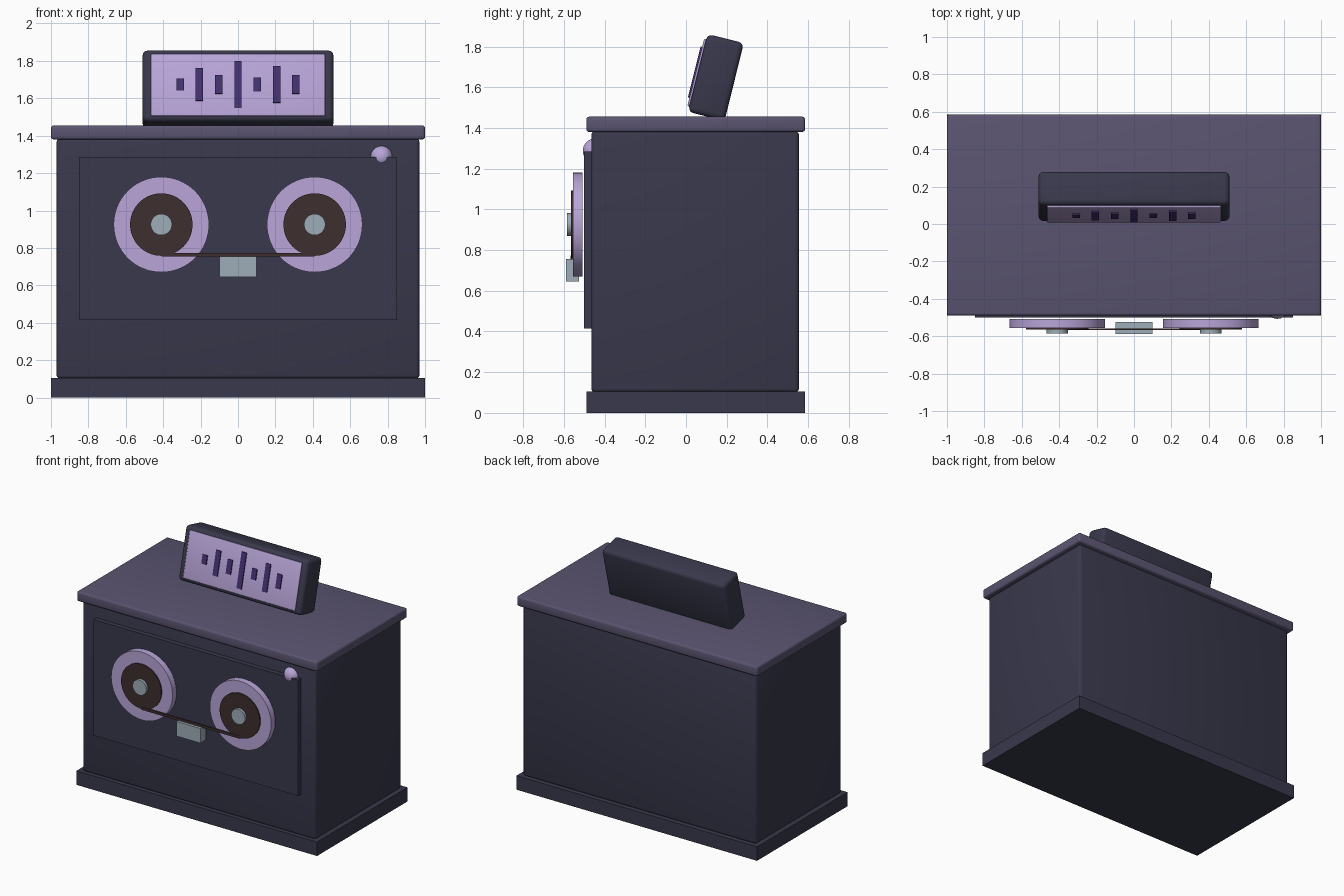
import bpy, math
from mathutils import Matrix, Vector

if "Cube" in bpy.data.objects:
    bpy.data.objects.remove(bpy.data.objects["Cube"])


def srgb(h):
    c = [int(h[i:i + 2], 16) / 255 for i in (0, 2, 4)]
    return [v / 12.92 if v < 0.04045 else ((v + 0.055) / 1.055) ** 2.4 for v in c] + [1]


def material(name, h):
    m = bpy.data.materials.new(name)
    m.diffuse_color = srgb(h)
    m.use_nodes = True
    m.node_tree.nodes["Principled BSDF"].inputs["Base Color"].default_value = m.diffuse_color
    return m


CHARCOAL = material("charcoal", "38384C")
SLATE = material("slate purple", "5A5470")
LILAC = material("lilac", "B8A5D8")
BROWN = material("tape brown", "3F2E2E")
STEEL = material("steel", "9FADB8")
VIOLET = material("deep violet", "42306E")


def finish(name, mat, bevel=0.0, segments=3):
    o = bpy.context.object
    o.name = name
    o.data.materials.append(mat)
    if bevel:
        b = o.modifiers.new("bevel", "BEVEL")
        b.width, b.segments = bevel, segments
        bpy.ops.object.modifier_apply(modifier="bevel")
        bpy.ops.object.shade_smooth_by_angle(angle=math.radians(35))
    return o


def box(name, mat, lo, hi, bevel=0.0, matrix=None):
    lo, hi = Vector(lo), Vector(hi)
    bpy.ops.mesh.primitive_cube_add(size=1)
    o = bpy.context.object
    size = hi - lo
    o.data.transform(Matrix.Translation((lo + hi) / 2) @ Matrix.Diagonal((*size, 1)))
    finish(name, mat, bevel)
    if matrix:
        o.matrix_world = matrix
    return o


def disc(name, mat, x, z, r, y0, y1, bevel=0.0):
    bpy.ops.mesh.primitive_cylinder_add(vertices=64, radius=r, depth=y1 - y0,
                                        location=(x, (y0 + y1) / 2, z),
                                        rotation=(math.pi / 2, 0, 0))
    o = finish(name, mat, bevel, 2)
    bpy.ops.object.shade_smooth_by_angle(angle=math.radians(35))
    return o


# Cabinet
box("plinth", CHARCOAL, (-1, -0.49, 0), (1, 0.585, 0.105))
box("cabinet", CHARCOAL, (-0.97, -0.465, 0.1), (0.97, 0.555, 1.385), 0.02)
box("top_slab", SLATE, (-1, -0.49, 1.38), (1, 0.585, 1.455), 0.014)
box("front_panel", CHARCOAL, (-0.85, -0.5, 0.415), (0.85, -0.46, 1.285))

# Tape reels, hubs, tape and head
for side, s in (("left", -1), ("right", 1)):
    x = 0.41 * s
    disc(side + "_reel", LILAC, x, 0.925, 0.255, -0.556, -0.508)
    disc(side + "_tape_pack", BROWN, x, 0.925, 0.167, -0.565, -0.55)
    disc(side + "_hub", STEEL, x, 0.925, 0.057, -0.585, -0.55)
box("tape_strip", BROWN, (-0.41, -0.568, 0.753), (0.41, -0.558, 0.773))
box("tape_head", STEEL, (-0.1, -0.589, 0.645), (0.1, -0.525, 0.755))

# Indicator lamp
bpy.ops.mesh.primitive_uv_sphere_add(segments=32, ring_count=16, radius=0.061,
                                     location=(0.767, -0.446, 1.287))
finish("lamp", LILAC)
bpy.ops.object.shade_smooth()

# Tilted display, modelled upright about its own centre
tilt = Matrix.Translation((0, 0.147, 1.648)) @ Matrix.Rotation(math.radians(-14), 4, "X")
box("display_case", CHARCOAL, (-0.51, -0.0925, -0.197), (0.51, 0.0925, 0.197), 0.026, tilt)
box("screen", LILAC, (-0.465, -0.102, -0.17), (0.465, -0.08, 0.17), 0.006, tilt)
for i, h in enumerate((0.066, 0.18, 0.103, 0.258, 0.077, 0.2, 0.103)):
    x = (i - 3) * 0.103
    box(f"level_bar_{i + 1}", VIOLET, (x - 0.02, -0.11, -h / 2), (x + 0.02, -0.095, h / 2), 0, tilt)
